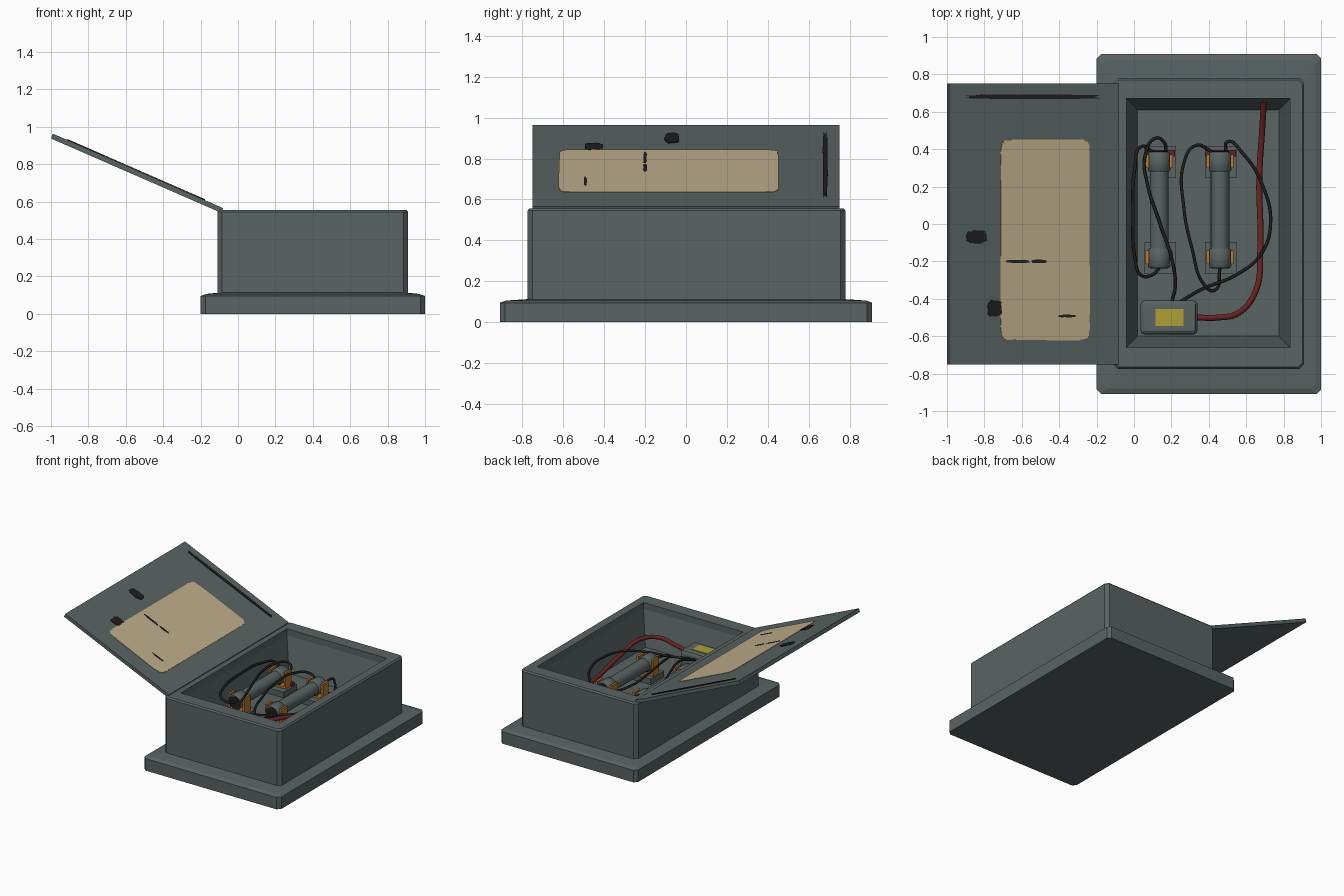
import bpy, bmesh, math, random
from mathutils import Vector

if "Cube" in bpy.data.objects:
    bpy.data.objects.remove(bpy.data.objects["Cube"])

random.seed(4)


def material(name, rgb):
    m = bpy.data.materials.new(name)
    m.diffuse_color = (*rgb, 1)
    m.use_nodes = True
    m.node_tree.nodes["Principled BSDF"].inputs["Base Color"].default_value = m.diffuse_color
    return m


GREY = material("grey_metal", (0.10, 0.125, 0.125))
BEIGE = material("beige_paper", (0.52, 0.42, 0.26))
BLACK = material("black_rubber", (0.013, 0.013, 0.014))
RED = material("red_cable", (0.14, 0.017, 0.017))
ORANGE = material("orange_copper", (0.50, 0.19, 0.025))
YELLOW = material("yellow_label", (0.42, 0.35, 0.035))


def finish(name, bm, mat, smooth=False, bevel=0):
    bmesh.ops.remove_doubles(bm, verts=bm.verts, dist=1e-5)
    bmesh.ops.recalc_face_normals(bm, faces=bm.faces)
    me = bpy.data.meshes.new(name)
    bm.to_mesh(me)
    bm.free()
    me.materials.append(mat)
    ob = bpy.data.objects.new(name, me)
    bpy.context.collection.objects.link(ob)
    if bevel:
        b = ob.modifiers.new("bevel", 'BEVEL')
        b.width, b.segments = bevel, 3
    if smooth:
        bpy.ops.object.select_all(action='DESELECT')
        ob.select_set(True)
        bpy.context.view_layer.objects.active = ob
        bpy.ops.object.shade_smooth_by_angle(angle=math.radians(40))
    return ob


def loft(name, rings, mat):
    """Stack of corner-cut rectangles (x0, x1, y0, y1, z, cut)."""
    bm = bmesh.new()
    loops = []
    for x0, x1, y0, y1, z, c in rings:
        pts = [(x0 + c, y0), (x1 - c, y0), (x1, y0 + c), (x1, y1 - c),
               (x1 - c, y1), (x0 + c, y1), (x0, y1 - c), (x0, y0 + c)]
        loops.append([bm.verts.new((x, y, z)) for x, y in pts])
    for a, b in zip(loops, loops[1:]):
        for i in range(8):
            j = (i + 1) % 8
            bm.faces.new((a[i], a[j], b[j], b[i]))
    bm.faces.new(loops[0])
    bm.faces.new(loops[-1])
    return finish(name, bm, mat)


def box(name, x0, x1, y0, y1, z0, z1, mat, bevel=0):
    bm = bmesh.new()
    bmesh.ops.create_cube(bm, size=1)
    for v in bm.verts:
        v.co = ((x0 + x1) / 2 + v.co.x * (x1 - x0),
                (y0 + y1) / 2 + v.co.y * (y1 - y0),
                (z0 + z1) / 2 + v.co.z * (z1 - z0))
    return finish(name, bm, mat, bevel > 0, bevel)


def lathe_y(name, x, z, profile, mat, n=20):
    """Solid of revolution along y; profile is (y, radius)."""
    bm = bmesh.new()
    loops = [[bm.verts.new((x + r * math.cos(2 * math.pi * i / n), y,
                            z + r * math.sin(2 * math.pi * i / n)))
              for i in range(n)] for y, r in profile]
    for a, b in zip(loops, loops[1:]):
        for i in range(n):
            bm.faces.new((a[i], a[(i + 1) % n], b[(i + 1) % n], b[i]))
    bm.faces.new(loops[0])
    bm.faces.new(loops[-1])
    return finish(name, bm, mat, True)


def cable(name, pts, radius, mat):
    cu = bpy.data.curves.new(name, 'CURVE')
    cu.dimensions = '3D'
    cu.bevel_depth, cu.bevel_resolution, cu.resolution_u = radius, 2, 8
    cu.use_fill_caps = True
    sp = cu.splines.new('BEZIER')
    sp.bezier_points.add(len(pts) - 1)
    for p, co in zip(sp.bezier_points, pts):
        p.co = co
        p.handle_left_type = p.handle_right_type = 'AUTO'
    cu.materials.append(mat)
    ob = bpy.data.objects.new(name, cu)
    bpy.context.collection.objects.link(ob)
    return ob


# Base plate and hollow casing
loft("base_plate", [(-.2, 1, -.91, .91, 0, .025), (-.2, 1, -.91, .91, .095, .025),
                    (-.17, .97, -.88, .88, .106, .025),
                    (-.1, .9, -.77, .77, .113, .025)], GREY)
FLOOR = .24
loft("casing", [(-.11, .91, -.775, .78, .09, .025), (-.11, .91, -.775, .78, .545, .025),
                (-.1, .9, -.765, .77, .556, .022),
                (-.04, .835, -.66, .67, .556, 0), (-.04, .835, -.66, .67, .505, 0),
                (.02, .775, -.6, .61, FLOOR, 0)], GREY)

# Open lid: sloping slab
bm = bmesh.new()
prof = [(-1.0, .937), (-.99, .963), (-.08, .565), (-.09, .54)]
sides = [[bm.verts.new((x, y, z)) for x, z in prof] for y in (-.75, .75)]
for i in range(4):
    j = (i + 1) % 4
    bm.faces.new((sides[0][i], sides[0][j], sides[1][j], sides[1][i]))
bm.faces.new(sides[0])
bm.faces.new(sides[1])
finish("lid", bm, GREY)


def lid_plate(name, outline, mat, lift):
    """Thin plate lying on the sloping lid."""
    bm = bmesh.new()
    n = Vector((.4, 0, .916))
    low = [Vector((x, y, .963 - .4374 * (x + .99))) for x, y in outline]
    a = [bm.verts.new(p - n * .002) for p in low]
    b = [bm.verts.new(p + n * lift) for p in low]
    for i in range(len(a)):
        j = (i + 1) % len(a)
        bm.faces.new((a[i], a[j], b[j], b[i]))
    bm.faces.new(a)
    bm.faces.new(b)
    return finish(name, bm, mat)


def blob(cx, cy, rx, ry, power=1.0, n=28, jitter=.1):
    """Ragged outline; a low power gives a squarer shape."""
    out = []
    for i in range(n):
        t = 2 * math.pi * (i + .5) / n
        c, s = math.cos(t), math.sin(t)
        k = 1 + random.uniform(-jitter, jitter)
        out.append((cx + rx * k * math.copysign(abs(c) ** power, c),
                    cy + ry * k * math.copysign(abs(s) ** power, s)))
    return out


# Torn paper sheet and dark scuffs on the lid
lid_plate("paper_sheet", blob(-.475, -.085, .238, .535, .1, 72, .008), BEIGE, .003)
for name, cx, cy, rx, ry in [("scuff_round", -.84, -.07, .053, .034),
                             ("scuff_edge", -.745, -.45, .036, .045),
                             ("scuff_line_a", -.62, -.2, .06, .008),
                             ("scuff_line_b", -.51, -.2, .04, .009),
                             ("scuff_small", -.36, -.492, .045, .007),
                             ("scuff_long", -.54, .68, .36, .012)]:
    lid_plate(name, blob(cx, cy, rx, ry, .6), BLACK, .005)

# Two fuses, each held by a pair of clips
AX = .365
for k, fx in enumerate((.135, .46), 1):
    lathe_y(f"fuse_{k}_tube", fx, AX, [(-.14, .05), (.29, .05)], GREY)
    for end, y0, y1 in (("front", -.235, -.13), ("back", .28, .385)):
        ym = (y0 + y1) / 2
        tag = f"fuse_{k}_{end}"
        lathe_y(tag + "_cap", fx, AX, [(y0, .052), (y0 + .01, .06),
                                       (y1 - .01, .06), (y1, .052)], GREY)
        ye = y0 if end == "front" else y1
        lathe_y(tag + "_end_disc", fx, AX, [(ye - .004, .047), (ye + .004, .047)], BLACK)
        box(tag + "_clip_block", fx - .08, fx + .09, ym - .085, ym + .085,
            FLOOR - .01, .285, GREY)
        box(tag + "_clip_foot", fx - .07, fx + .07, ym - .032, ym + .04, .28, .3, ORANGE)
        for s in (-1, 1):
            xs = sorted((fx + s * .056, fx + s * .073))
            box(f"{tag}_clip_arm_{'left' if s < 0 else 'right'}", *xs,
                ym - .032, ym + .04, .28, .41, ORANGE)
    box(f"fuse_{k}_terminal", fx - .08, fx + .085, .36, .395, .28, .31, RED)

# Junction box with label
box("junction_box", .035, .34, -.59, -.41, FLOOR - .01, .405, GREY, .022)
box("junction_box_cover", .047, .328, -.578, -.422, .39, .412, GREY, .008)
box("junction_label", .115, .265, -.545, -.455, .41, .416, YELLOW)

# Cables
cable("supply_cable", [(.697, .69, .43), (.685, .5, .34), (.67, .25, .31), (.675, -.15, .38),
                       (.65, -.36, .43), (.56, -.475, .42), (.45, -.5, .385),
                       (.33, -.5, .36)], .016, RED)
wires = [
    [(.17, .385, .37), (.165, .43, .39), (.12, .46, .41), (.06, .37, .42), (.075, .2, .43),
     (.14, 0, .44), (.205, -.2, .43), (.22, -.34, .39), (.2, -.42, .36)],
    [(.1, .385, .38), (.04, .415, .41), (.005, .3, .44), (-.005, .05, .45), (.005, -.18, .43),
     (.04, -.275, .4), (.1, -.27, .37), (.135, -.235, .365)],
    [(.42, .385, .37), (.33, .42, .4), (.265, .32, .42), (.265, .1, .43), (.31, -.13, .42),
     (.38, -.33, .38), (.43, -.355, .36), (.46, -.235, .365)],
    [(.49, .385, .37), (.5, .44, .39), (.58, .38, .41), (.69, .2, .41), (.73, 0, .4),
     (.68, -.16, .4), (.55, -.27, .39), (.36, -.35, .37), (.24, -.42, .36)],
]
for i, pts in enumerate(wires, 1):
    cable(f"fuse_wire_{i}", pts, .009, BLACK)
